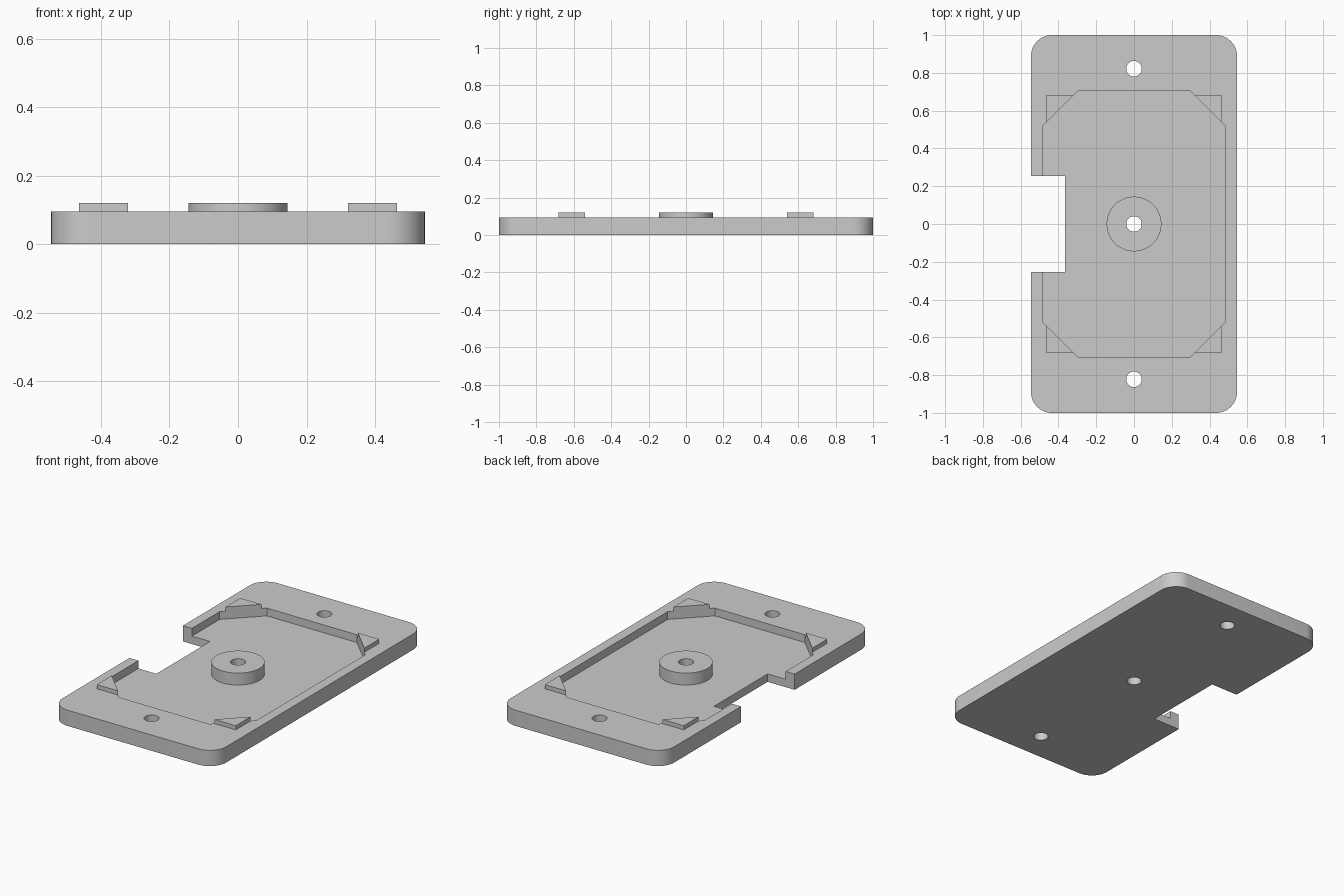
import bpy
import bmesh
from math import cos, sin, pi, radians

cube = bpy.data.objects.get("Cube")
if cube:
    bpy.data.objects.remove(cube, do_unlink=True)

HALF_X, HALF_Y, CORNER_R = 0.545, 1.0, 0.11
FLOOR, TOP, RAISED = 0.048, 0.095, 0.12
HOLE_R, HOLE_Y = 0.041, 0.822

grey = bpy.data.materials.new("light grey")
grey.use_nodes = True
grey.diffuse_color = (0.6, 0.6, 0.6, 1)
grey.node_tree.nodes["Principled BSDF"].inputs["Base Color"].default_value = (0.6, 0.6, 0.6, 1)


def prism(name, outline, z0, z1):
    """Extrude a flat outline from z0 to z1."""
    bm = bmesh.new()
    face = bm.faces.new([bm.verts.new((x, y, z0)) for x, y in outline])
    top = bmesh.ops.extrude_face_region(bm, geom=[face])["geom"]
    for v in top:
        if isinstance(v, bmesh.types.BMVert):
            v.co.z = z1
    bmesh.ops.recalc_face_normals(bm, faces=bm.faces)
    mesh = bpy.data.meshes.new(name)
    bm.to_mesh(mesh)
    bm.free()
    mesh.materials.append(grey)
    obj = bpy.data.objects.new(name, mesh)
    bpy.context.collection.objects.link(obj)
    return obj


def arc(cx, cy, r, start, sweep, n):
    return [(cx + r * cos(start + sweep * i / n), cy + r * sin(start + sweep * i / n))
            for i in range(n + 1)]


def circle(cx, cy, r, n=48):
    return arc(cx, cy, r, 0, 2 * pi, n)[:-1]


def activate(obj):
    bpy.ops.object.select_all(action="DESELECT")
    obj.select_set(True)
    bpy.context.view_layer.objects.active = obj


def cut(obj, outline, z0, z1):
    """Subtract a prism and discard the cutter."""
    cutter = prism("cutter", outline, z0, z1)
    cutter.hide_render = True
    mod = obj.modifiers.new("cut", "BOOLEAN")
    mod.operation, mod.solver, mod.object = "DIFFERENCE", "EXACT", cutter
    activate(obj)
    bpy.ops.object.modifier_apply(modifier=mod.name)
    bpy.data.objects.remove(cutter, do_unlink=True)


def smooth(obj):
    activate(obj)
    bpy.ops.object.shade_smooth_by_angle(angle=radians(30))


# Base plate with rounded corners
ix, iy = HALF_X - CORNER_R, HALF_Y - CORNER_R
outline = []
for k, (sx, sy) in enumerate([(1, 1), (-1, 1), (-1, -1), (1, -1)]):
    outline += arc(sx * ix, sy * iy, CORNER_R, k * pi / 2, pi / 2, 12)
plate = prism("base_plate", outline, 0, TOP)

# Shallow eight-sided pocket
px, py, ch = 0.485, 0.703, 0.185
cut(plate, [(px, py - ch), (px - ch, py), (ch - px, py), (-px, py - ch),
            (-px, ch - py), (ch - px, -py), (px - ch, -py), (px, ch - py)], FLOOR, 0.3)

# Side notch through the right edge
cut(plate, [(-0.7, -0.255), (-0.365, -0.255), (-0.365, 0.255), (-0.7, 0.255)], -0.1, 0.3)

# Raised centre boss
boss = prism("centre_boss", circle(0, 0, 0.145, 64), FLOOR, RAISED)

# Screw holes
for y in (-HOLE_Y, 0, HOLE_Y):
    cut(plate, circle(0, y, HOLE_R), -0.1, 0.3)
cut(boss, circle(0, 0, HOLE_R), -0.1, 0.3)
smooth(plate)
smooth(boss)

# Triangular corner tabs along the pocket chamfers
tx, ty = 0.463, 0.682
diagonal = px + py - ch
for sx, side in ((1, "left"), (-1, "right")):
    for sy, end in ((1, "back"), (-1, "front")):
        prism(f"corner_tab_{end}_{side}",
              [(sx * tx, sy * ty), (sx * (diagonal - ty), sy * ty),
               (sx * tx, sy * (diagonal - tx))], TOP, RAISED)
